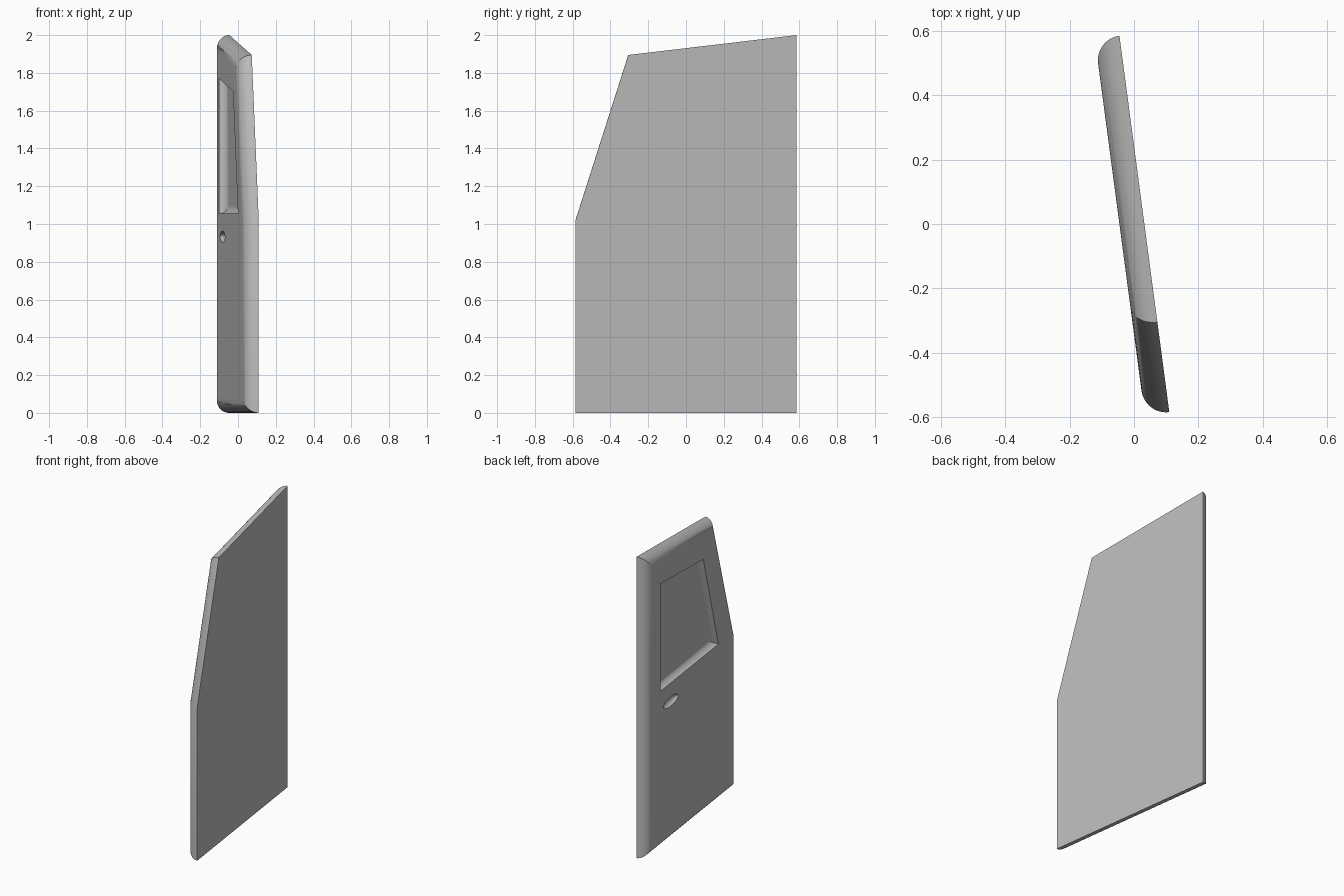
import bpy
import bmesh
from math import sin, cos, pi, radians
from mathutils import Vector

cube = bpy.data.objects.get("Cube")
if cube:
    bpy.data.objects.remove(cube, do_unlink=True)

BACK = 0.032          # flat inner plane
ROUND = 0.077         # panel thickness and edge radius
FACE = BACK - ROUND   # outer plane
COVE = 0.045          # window recess depth
STEPS = 12

grey = bpy.data.materials.new("panel_grey")
grey.use_nodes = True
grey.diffuse_color = (0.5, 0.5, 0.5, 1)
grey.node_tree.nodes["Principled BSDF"].inputs["Base Color"].default_value = (0.5, 0.5, 0.5, 1)


def inset(outline, dist):
    """Move every side of a counter-clockwise (y, z) outline inwards."""
    pts = [Vector(p) for p in outline]
    result = []
    for i, p in enumerate(pts):
        a = (p - pts[i - 1]).normalized()
        b = (pts[(i + 1) % len(pts)] - p).normalized()
        na, nb = Vector((-a.y, a.x)), Vector((-b.y, b.x))
        result.append(p + (na + nb) * dist / (1 + na.dot(nb)))
    return result


def loft(name, outline, rings):
    """Closed solid through inset copies of the outline, given as (inset, x)."""
    bm = bmesh.new()
    loops = [[bm.verts.new((x, p.x, p.y)) for p in inset(outline, d)] for d, x in rings]
    for lower, upper in zip(loops, loops[1:]):
        for i in range(len(outline)):
            j = (i + 1) % len(outline)
            bm.faces.new((lower[i], lower[j], upper[j], upper[i]))
    bm.faces.new(loops[0])
    bm.faces.new(loops[-1])
    bmesh.ops.recalc_face_normals(bm, faces=bm.faces)
    mesh = bpy.data.meshes.new(name)
    bm.to_mesh(mesh)
    bm.free()
    mesh.materials.append(grey)
    obj = bpy.data.objects.new(name, mesh)
    bpy.context.collection.objects.link(obj)
    return obj


def quarter(radius, start, direction, first=0):
    """Rings of a quarter-round edge."""
    angles = [k * pi / 2 / STEPS for k in range(first, STEPS + 1)]
    return [(radius * (1 - cos(a)), start + direction * radius * sin(a)) for a in angles]


# Door panel with a rounded outer rim
door_outline = [(-0.594, 0), (0.586, 0), (0.586, 2), (-0.312, 1.895), (-0.594, 1.02)]
door = loft("door_panel", door_outline, quarter(ROUND, BACK, -1))

# Window recess with coved sides
window_outline = [(-0.337, 1.055), (0.422, 1.055), (0.422, 1.77), (-0.14, 1.7)]
window = loft("window_cutter", window_outline,
              [(0, FACE - 0.02)] + quarter(COVE, FACE, 1, 1))

# Oval handle dish
bpy.ops.mesh.primitive_uv_sphere_add(segments=40, ring_count=20, location=(FACE - 0.002, 0.285, 0.932))
handle = bpy.context.object
handle.name = "handle_cutter"
handle.scale = (0.03, 0.095, 0.03)
handle.data.materials.append(grey)

# Cut both recesses
bpy.context.view_layer.update()
bpy.ops.object.select_all(action="DESELECT")
door.select_set(True)
bpy.context.view_layer.objects.active = door
for cutter in (window, handle):
    cutter.hide_render = True
    cut = door.modifiers.new(cutter.name, "BOOLEAN")
    cut.operation = "DIFFERENCE"
    cut.solver = "EXACT"
    cut.object = cutter
    bpy.ops.object.modifier_apply(modifier=cut.name)
    bpy.data.objects.remove(cutter, do_unlink=True)

# Smooth curves, crisp creases, flat planes
bpy.ops.object.shade_smooth_by_angle(angle=radians(30))
weighted = door.modifiers.new("flat_planes", "WEIGHTED_NORMAL")
weighted.keep_sharp = True

# Slight swing of the whole door
door.rotation_euler.z = radians(7.55)
